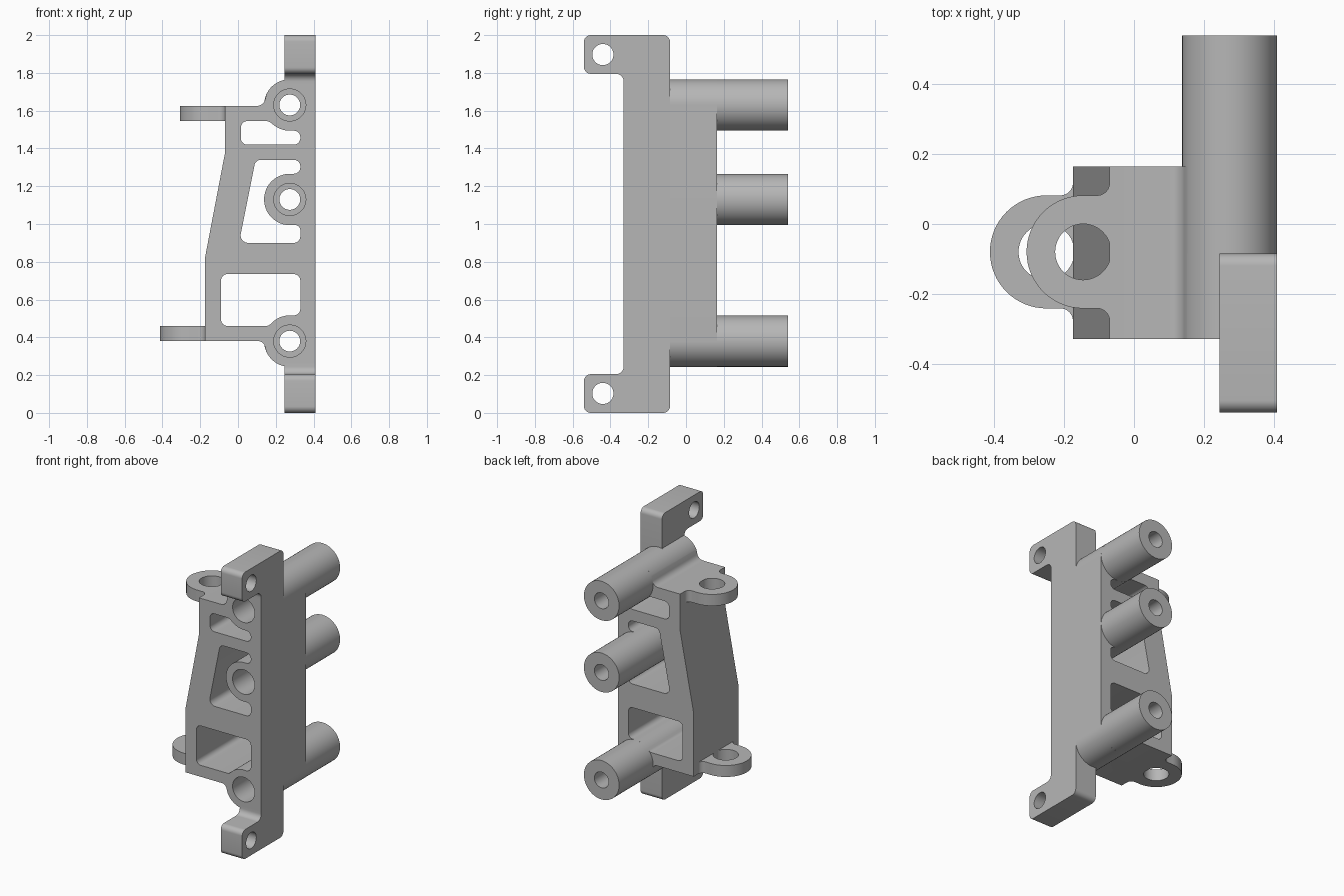
import bpy, bmesh, math
from mathutils import Matrix, Vector

if "Cube" in bpy.data.objects:
    bpy.data.objects.remove(bpy.data.objects["Cube"])

grey = bpy.data.materials.new("plain grey")
grey.use_nodes = True
grey.diffuse_color = (0.47, 0.47, 0.47, 1)
grey.node_tree.nodes["Principled BSDF"].inputs["Base Color"].default_value = grey.diffuse_color

# Profile planes: columns are the profile's two axes, then the extrusion axis
FRONT = Matrix(((1, 0, 0), (0, 0, -1), (0, 1, 0))).to_4x4()
SIDE = Matrix(((0, 0, 1), (1, 0, 0), (0, 1, 0))).to_4x4()
TOP = Matrix.Identity(4)


def arc(cx, cy, r, a, b, n=24):
    return [(cx + r * math.cos(math.radians(a + (b - a) * i / n)),
             cy + r * math.sin(math.radians(a + (b - a) * i / n))) for i in range(n + 1)]


def circle(cx, cy, r):
    return arc(cx, cy, r, 0, 352.5, 47)


def rounded(points):
    """Points are (u, v) or (u, v, fillet radius)."""
    out = []
    for i, p in enumerate(points):
        c = Vector(p[:2])
        if len(p) < 3:
            out.append(c)
            continue
        d1 = Vector(points[i - 1][:2]) - c
        d2 = Vector(points[(i + 1) % len(points)][:2]) - c
        half = d1.angle(d2) / 2
        t = min(p[2] / math.tan(half), 0.48 * d1.length, 0.98 * d2.length)
        r = t * math.tan(half)
        d1.normalize()
        d2.normalize()
        centre = c + (d1 + d2).normalized() * (r / math.sin(half))
        s, e = c + d1 * t - centre, c + d2 * t - centre
        sweep = s.angle_signed(e)
        for k in range(9):
            a = -sweep * k / 8
            out.append(centre + Vector((s.x * math.cos(a) - s.y * math.sin(a),
                                        s.x * math.sin(a) + s.y * math.cos(a))))
    return out


def extrude(name, loops, plane, lo, hi):
    """Extrude an outline with holes between two positions on the plane's axis."""
    curve = bpy.data.curves.new(name, 'CURVE')
    curve.dimensions, curve.fill_mode = '2D', 'BOTH'
    curve.extrude = abs(hi - lo) / 2
    for loop in loops:
        spline = curve.splines.new('POLY')
        spline.points.add(len(loop) - 1)
        for point, p in zip(spline.points, loop):
            point.co = (p[0], p[1], 0, 1)
        spline.use_cyclic_u = True
    temp = bpy.data.objects.new(name + "_curve", curve)
    bpy.context.collection.objects.link(temp)
    bpy.context.view_layer.update()
    mesh = bpy.data.meshes.new_from_object(temp.evaluated_get(bpy.context.evaluated_depsgraph_get()))
    bpy.data.objects.remove(temp)
    axis = plane.col[2].to_3d()
    middle = Vector([abs(a) * (lo + hi) / 2 for a in axis])
    mesh.transform(Matrix.Translation(middle) @ plane)
    bm = bmesh.new()
    bm.from_mesh(mesh)
    bmesh.ops.remove_doubles(bm, verts=bm.verts, dist=0.0002)
    bmesh.ops.recalc_face_normals(bm, faces=bm.faces)
    bm.to_mesh(mesh)
    bm.free()
    mesh.name = name
    mesh.materials.clear()
    mesh.materials.append(grey)
    obj = bpy.data.objects.new(name, mesh)
    bpy.context.collection.objects.link(obj)
    bpy.ops.object.select_all(action='DESELECT')
    obj.select_set(True)
    bpy.context.view_layer.objects.active = obj
    bpy.ops.object.shade_smooth_by_angle(angle=math.radians(25))
    return obj


# Main dimensions
TX, TR = 0.274, 0.136                 # tube axis and radius
Z_LOW, Z_MID, Z_TOP = 0.38, 1.13, 1.63
FRONT_Y, RAIL_Y, BACK_Y, TUBE_Y = -0.33, -0.085, 0.165, 0.54
SKIN = 0.41                           # outer side wall

# Openings in the frame
low_window = rounded([(-0.09, 0.46, 0.035), (-0.09, 0.735, 0.035), (0.33, 0.735, 0.035),
                      (0.33, Z_LOW + TR, 0.035)] + arc(TX, Z_LOW, TR, 90, 132)
                     + [(0.162, 0.46, 0.05)])
mid_window = rounded([(0.005, 0.9, 0.04), (0.093, 1.34, 0.035), (0.33, 1.34, 0.035),
                      (0.33, Z_MID + TR, 0.035)] + arc(TX, Z_MID, TR, 90, 270)
                     + [(0.33, Z_MID - TR, 0.035), (0.33, 0.9, 0.035)])
top_window = rounded([(0.015, 1.42, 0.035), (0.33, 1.42, 0.035), (0.33, Z_TOP - TR, 0.035)]
                     + arc(TX, Z_TOP, TR, 270, 230) + [(0.163, 1.545, 0.05), (0.015, 1.545, 0.035)])
bores = [circle(TX, z, 0.085) for z in (Z_LOW, Z_MID, Z_TOP)]
openings = [low_window, mid_window, top_window] + bores

# Frame: square-edged at the rail, rounded over the tubes behind it
left_edge = [(0.135, 0.38, 0.045), (-0.175, 0.38), (-0.175, 0.82),
             (-0.07, 1.37), (-0.07, 1.625), (0.135, 1.625, 0.045)]
front_outline = rounded(left_edge + arc(TX, Z_TOP, TR, 155, 102)
                        + [(SKIN, 1.763), (SKIN, 0.247)] + arc(TX, Z_LOW, TR, 258, 205))
back_outline = rounded(left_edge + arc(TX, Z_TOP, TR, 155, 0, 40)
                       + arc(TX, Z_LOW, TR, 360, 205, 40))
extrude("frame_front", [front_outline] + openings, FRONT, FRONT_Y, RAIL_Y)
extrude("frame_back", [back_outline] + openings, FRONT, RAIL_Y, BACK_Y)

# Tubes with a narrower through hole
for name, z in (("lower", Z_LOW), ("middle", Z_MID), ("upper", Z_TOP)):
    extrude(name + "_tube", [circle(TX, z, TR), circle(TX, z, 0.055)], FRONT, BACK_Y, TUBE_Y)

# Mounting tabs at both ends of the rail
tab = rounded([(-0.54, 2, 0.035), (-0.54, 1.795, 0.035), (FRONT_Y, 1.795, 0.04),
               (FRONT_Y, 1.735), (RAIL_Y, 1.735), (RAIL_Y, 2, 0.035)])
hole = circle(-0.44, 1.897, 0.056)
extrude("upper_tab", [tab, hole], SIDE, 0.245, SKIN)
extrude("lower_tab", [[(p[0], 2 - p[1]) for p in loop] for loop in (tab, hole)], SIDE, 0.245, SKIN)

# Ring lugs on the left edge
CY, LR = -0.08, 0.162
for name, wall, z in (("upper", -0.07, 1.545), ("lower", -0.175, 0.38)):
    cx = wall - 0.076
    lug = rounded([(wall + 0.03, CY + 0.245), (wall, CY + 0.245), (wall, CY + LR, 0.036)]
                  + arc(cx, CY, LR, 90, 270, 32)
                  + [(wall, CY - LR, 0.036), (wall, CY - 0.245), (wall + 0.03, CY - 0.245)])
    extrude(name + "_lug", [lug, circle(cx, CY, 0.08)], TOP, z, z + 0.08)
